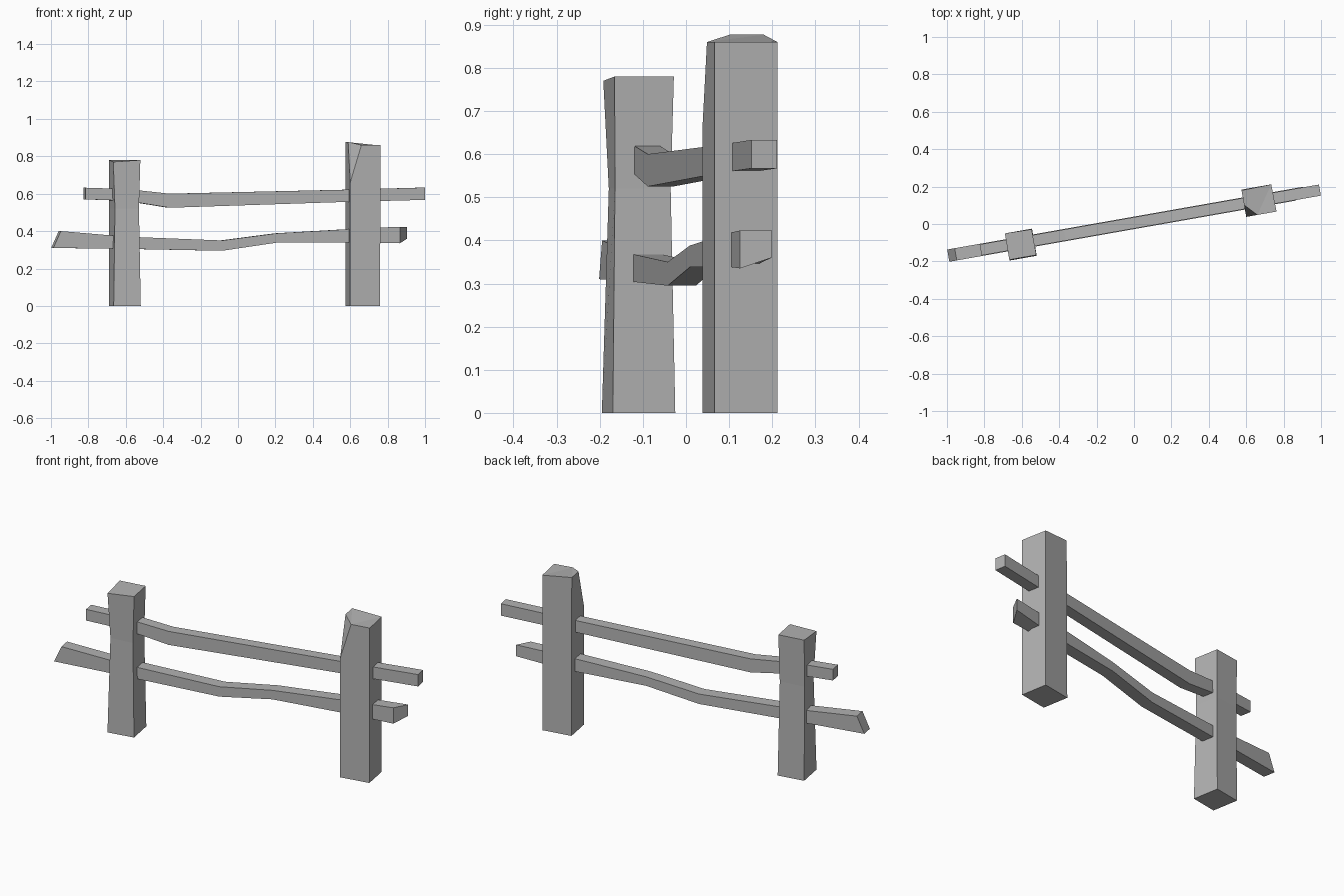
import bpy
import bmesh
from math import radians, cos, sin, tan
from mathutils import Vector

cube = bpy.data.objects.get("Cube")
if cube:
    bpy.data.objects.remove(cube, do_unlink=True)

# The fence runs at a slight angle to the x axis
ANGLE = radians(10)
ALONG = Vector((cos(ANGLE), sin(ANGLE), 0))
ACROSS = Vector((-sin(ANGLE), cos(ANGLE), 0))
CORNERS = [(-1, -1), (1, -1), (1, 1), (-1, 1)]

grey = bpy.data.materials.new("weathered_grey")
grey.use_nodes = True
grey.diffuse_color = (0.45, 0.45, 0.45, 1)
grey.node_tree.nodes["Principled BSDF"].inputs["Base Color"].default_value = grey.diffuse_color


def finish(name, bm):
    bmesh.ops.recalc_face_normals(bm, faces=bm.faces)
    mesh = bpy.data.meshes.new(name)
    bm.to_mesh(mesh)
    bm.free()
    mesh.materials.append(grey)
    obj = bpy.data.objects.new(name, mesh)
    bpy.context.collection.objects.link(obj)
    return obj


def loft(name, rings):
    """Skin a list of four-cornered rings and cap both ends."""
    bm = bmesh.new()
    loops = [[bm.verts.new(p) for p in ring] for ring in rings]
    for a, b in zip(loops, loops[1:]):
        for i in range(4):
            j = (i + 1) % 4
            bm.faces.new((a[i], a[j], b[j], b[i]))
    bm.faces.new(loops[0])
    bm.faces.new(loops[-1])
    return finish(name, bm)


def post_point(centre, half, corner, z):
    return (Vector((*centre, z)) + ALONG * half[0] * corner[0]
            + ACROSS * half[1] * corner[1])


def rail(name, half, stations):
    """Each station is x, bottom, top, then end slants for top and back."""
    rings = []
    for x, low, high, top_shift, back_shift, back_lift in stations:
        ring = []
        for side, z, shift in ((-1, low, 0), (1, low + back_lift, back_shift),
                               (1, high, back_shift + top_shift), (-1, high, top_shift)):
            px = x + shift
            ring.append(Vector((px, px * tan(ANGLE) + 0.006, z)) + ACROSS * half * side)
        rings.append(ring)
    return loft(name, rings)


# Right-hand post with a narrowed waist
centre, half = (-0.605, -0.11), (0.0735, 0.0735)
waist = [(-0.87, -0.8), (0.88, -0.91), (0.9, 0.87), (-1, 0.96)]
head = [(-1.02, -0.95), (0.98, -0.94), (0.97, 0.96), (-1, 1)]
loft("right_post", [
    [post_point(centre, half, c, 0) for c in CORNERS],
    [post_point(centre, half, c, 0.52) for c in waist],
    [post_point(centre, half, c, z) for c, z in zip(head, (0.77, 0.78, 0.78, 0.78))],
])

# Left-hand post, split away at one top corner
centre, half = (0.667, 0.125), (0.081, 0.074)
bm = bmesh.new()


def vert(corner, z):
    return bm.verts.new(post_point(centre, half, corner, z))


fl, fr, br, bl = [vert(c, 0) for c in CORNERS]
fr_top, br_top, bl_top = vert((1.03, -1), 0.86), vert((1, 1), 0.86), vert((-1, 0.95), 0.877)
chip_low = vert((-1, -1), 0.66)
chip_front = vert((-0.25, -1), 0.86)
chip_side = vert((-1, -0.13), 0.877)
for face in ((fl, fr, br, bl), (fr, br, br_top, fr_top), (br, bl, bl_top, br_top),
             (bl, fl, chip_low, chip_side, bl_top), (fl, fr, fr_top, chip_front, chip_low),
             (chip_low, chip_front, chip_side), (chip_front, fr_top, br_top),
             (chip_front, br_top, bl_top), (chip_front, bl_top, chip_side)):
    bm.faces.new(face)
finish("left_post", bm)

# Rails
rail("upper_rail", 0.03, [
    (-0.82, 0.57, 0.632, 0, 0, 0),
    (-0.6, 0.562, 0.625, 0, 0, 0),
    (-0.37, 0.525, 0.6, 0, 0, 0),
    (0.6, 0.557, 0.622, 0, 0, 0),
    (0.994, 0.567, 0.633, 0, 0, 0),
])
rail("lower_rail", 0.033, [
    (-0.993, 0.31, 0.4, 0.04, 0, 0),
    (-0.6, 0.305, 0.37, 0, 0, 0),
    (-0.09, 0.295, 0.35, 0, 0, 0),
    (0.2, 0.338, 0.388, 0, 0, 0),
    (0.667, 0.34, 0.415, 0, 0, 0),
    (0.86, 0.335, 0.423, 0, 0.05, 0.025),
])
